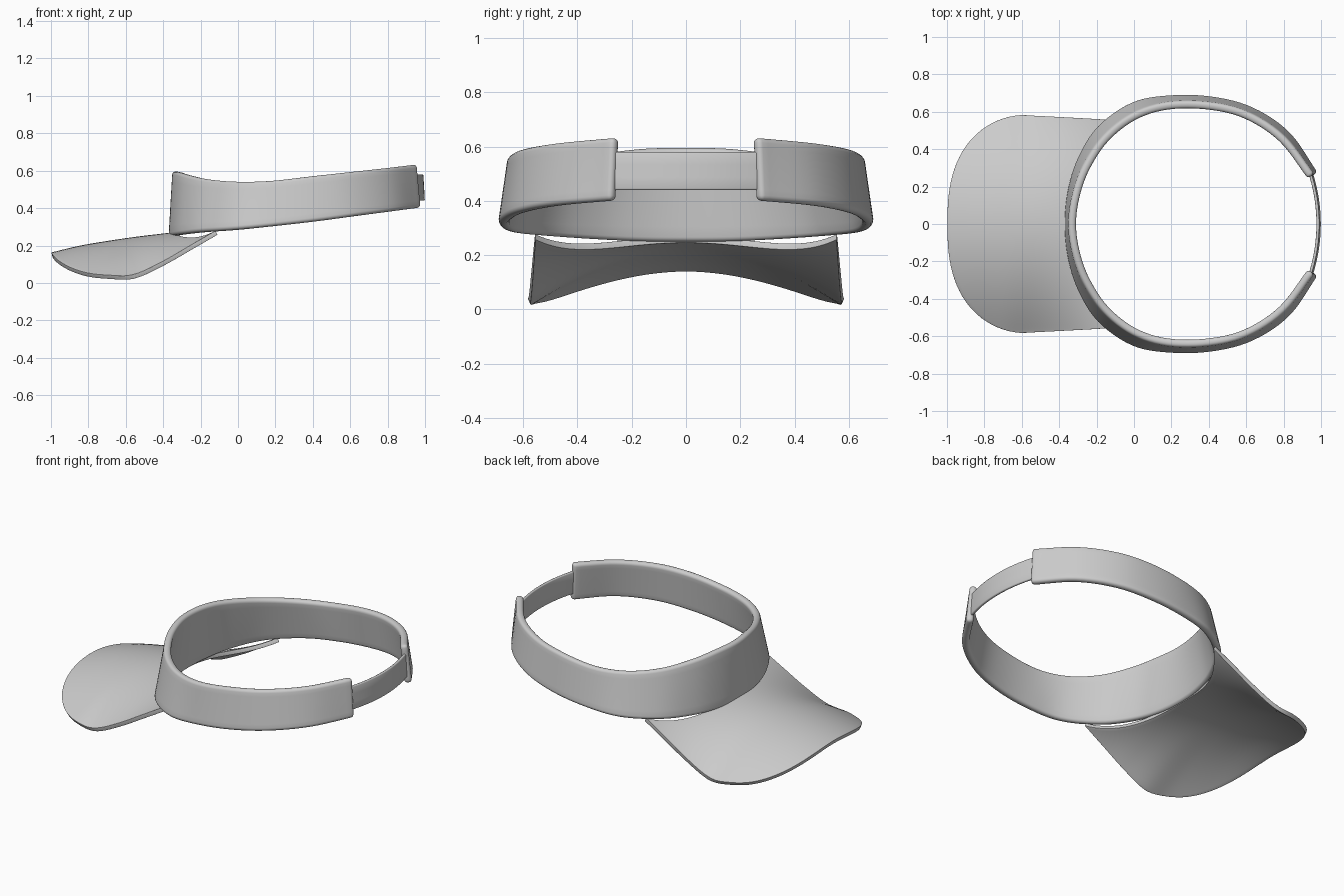
import bpy, math
from mathutils import Vector

if "Cube" in bpy.data.objects:
    bpy.data.objects.remove(bpy.data.objects["Cube"])


def sample(pts, t):
    """Smooth curve through evenly spaced control points, t in 0..1."""
    n = len(pts) - 1
    f = min(max(t, 0), 1) * n
    i = min(int(f), n - 1)
    u = f - i
    b, c = pts[i], pts[i + 1]
    a = pts[i - 1] if i > 0 else b * 2 - c
    d = pts[i + 2] if i + 2 <= n else c * 2 - b
    return (b * 2 + (c - a) * u + (a * 2 - b * 5 + c * 4 - d) * u ** 2
            + (b * 3 - a - c * 3 + d) * u ** 3) * 0.5


def mirrored(half):
    """Full path from a half path that starts on the y = 0 plane."""
    left = [Vector((x, -y, z)) for x, y, z in reversed(half[1:])]
    return left + [Vector(p) for p in half]


def sheet(name, point, nu, nv, thickness, bevel, segments):
    """Grid surface given by point(u, v), thickened with rounded edges."""
    verts = [point(i / nu, j / nv) for i in range(nu + 1) for j in range(nv + 1)]
    w = nv + 1
    faces = [(i * w + j, (i + 1) * w + j, (i + 1) * w + j + 1, i * w + j + 1)
             for i in range(nu) for j in range(nv)]
    mesh = bpy.data.meshes.new(name)
    mesh.from_pydata(verts, [], faces)
    ob = bpy.data.objects.new(name, mesh)
    bpy.context.collection.objects.link(ob)
    solid = ob.modifiers.new("thickness", 'SOLIDIFY')
    solid.thickness = thickness
    solid.offset = 0
    bev = ob.modifiers.new("round_edges", 'BEVEL')
    bev.width = bevel
    bev.segments = segments
    bev.limit_method = 'ANGLE'
    bev.angle_limit = math.radians(50)
    for p in mesh.polygons:
        p.use_smooth = True
    return ob


# Head band: open ring, tapered towards the top
band_top = mirrored([(-.33, 0, .595), (-.31, .15, .592), (-.255, .30, .575),
                     (-.15, .455, .552), (0, .572, .54), (.18, .63, .545),
                     (.4, .63, .57), (.6, .58, .592), (.79, .455, .613),
                     (.945, .255, .632)])
band_low = mirrored([(-.35, 0, .25), (-.335, .17, .252), (-.285, .34, .26),
                     (-.18, .51, .272), (0, .635, .285), (.2, .67, .305),
                     (.42, .662, .33), (.63, .605, .358), (.82, .475, .383),
                     (.965, .265, .402)])
sheet("head_band", lambda u, v: sample(band_low, u).lerp(sample(band_top, u), v),
      108, 6, .042, .018, 4)

# Thin strap joining the band ends at the back
strap_path = mirrored([(.991, 0, .44), (.98, .14, .44), (.948, .275, .44), (.925, .32, .44)])
sheet("back_strap", lambda u, v: sample(strap_path, u) + Vector((-.008 * v, 0, .14 * v)),
      36, 3, .016, .006, 2)

# Curved brim: arched across, rounded at the front, tucked under the band
ridge_z = [.150, .186, .212, .234, .252, .268, .285]
edge_z = [-.05, -.014, .019, .036, .104, .190, .277]


def brim_point(u, v):
    s = math.sin((v - .5) * math.pi)
    front = -.995 + .42 * (1 - max(0, 1 - abs(s) ** 2.6) ** .5)
    back = -.345 + .23 * abs(s) ** 2.3
    x = front + (back - front) * u
    t = (x + 1) / .9
    z_mid, z_side = sample(ridge_z, t), sample(edge_z, t)
    return Vector((x, s * (.578 - .022 * u), z_mid + (z_side - z_mid) * s * s))


sheet("brim", brim_point, 30, 48, .024, .009, 3)
